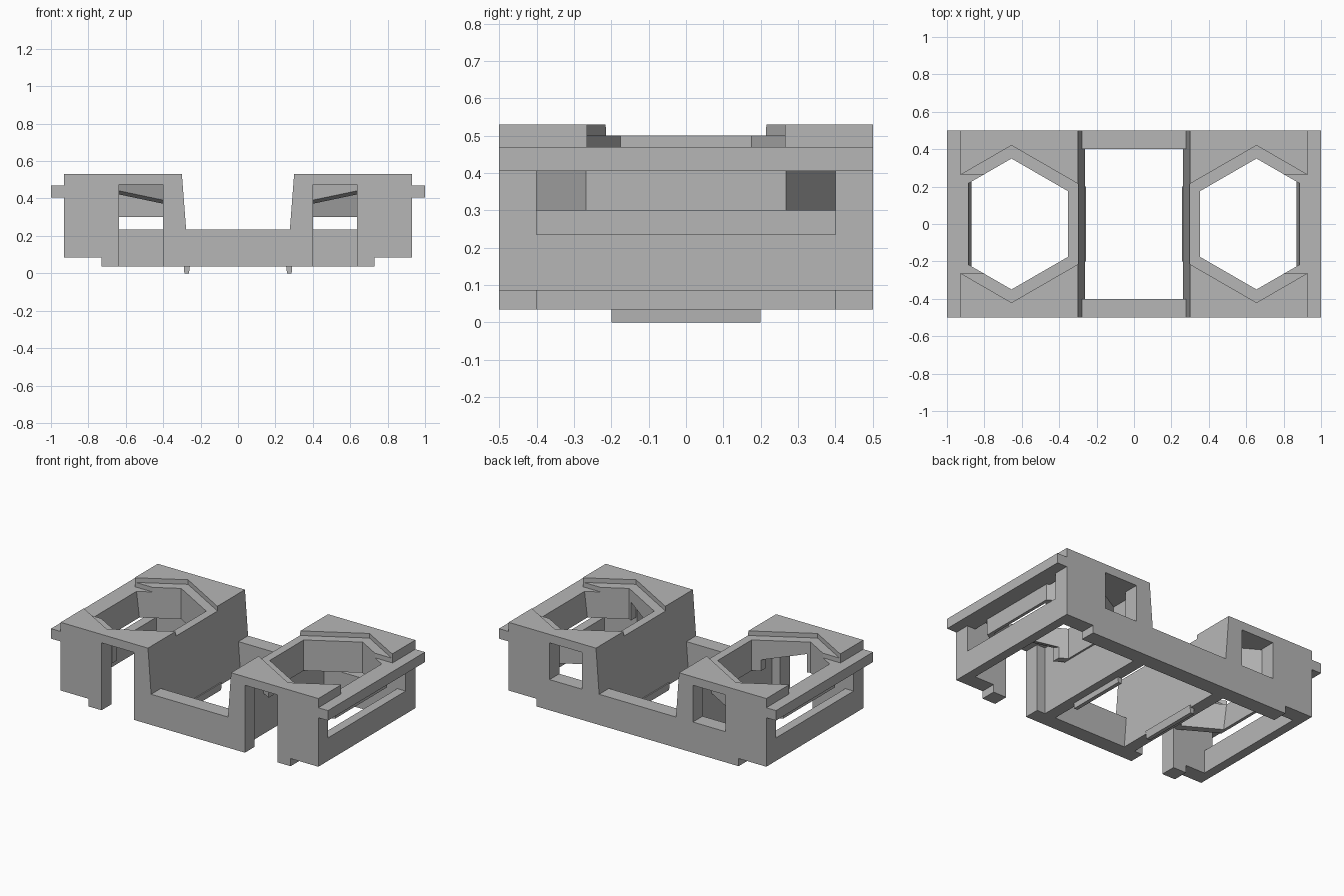
import bpy
import bmesh
import math
from mathutils import Vector

if "Cube" in bpy.data.objects:
    bpy.data.objects.remove(bpy.data.objects["Cube"])

grey = bpy.data.materials.new("plain_grey")
grey.use_nodes = True
GREY = (0.47, 0.47, 0.47, 1)
grey.diffuse_color = GREY
grey.node_tree.nodes["Principled BSDF"].inputs["Base Color"].default_value = GREY

HEX_X = 0.655  # centre of the hexagonal socket


def prism(name, points, axis, lo, hi, clip=None):
    """Extrude a 2D outline along an axis, optionally trimmed by a plane."""
    def place(p, d):
        return {"x": (d, p[0], p[1]), "y": (p[0], d, p[1]), "z": (p[0], p[1], d)}[axis]
    bm = bmesh.new()
    a = [bm.verts.new(place(p, lo)) for p in points]
    b = [bm.verts.new(place(p, hi)) for p in points]
    bm.faces.new(a)
    bm.faces.new(b)
    for i in range(len(points)):
        j = (i + 1) % len(points)
        bm.faces.new((a[i], a[j], b[j], b[i]))
    if clip:
        co, normal = clip
        bmesh.ops.bisect_plane(bm, geom=bm.verts[:] + bm.edges[:] + bm.faces[:],
                               plane_co=co, plane_no=normal, clear_outer=True)
        bmesh.ops.holes_fill(bm, edges=[e for e in bm.edges if e.is_boundary])
    bmesh.ops.recalc_face_normals(bm, faces=bm.faces[:])
    mesh = bpy.data.meshes.new(name)
    bm.to_mesh(mesh)
    bm.free()
    mesh.materials.append(grey)
    obj = bpy.data.objects.new(name, mesh)
    bpy.context.collection.objects.link(obj)
    return obj


def box(name, x, y, z):
    return prism(name, [(x[0], y[0]), (x[1], y[0]), (x[1], y[1]), (x[0], y[1])], "z", *z)


def hexagon(name, radius, lo, hi, clip=None):
    pts = [(HEX_X + radius * math.sin(i * math.pi / 3), radius * math.cos(i * math.pi / 3))
           for i in range(6)]
    return prism(name, pts, "z", lo, hi, clip)


def combine(target, tool, operation):
    """Apply a boolean and discard the tool."""
    mod = target.modifiers.new("shape", "BOOLEAN")
    mod.operation = operation
    mod.solver = "EXACT"
    mod.object = tool
    bpy.context.view_layer.objects.active = target
    bpy.ops.object.modifier_apply(modifier=mod.name)
    bpy.data.objects.remove(tool)


# Housing block with a sloped inner side and a stepped foot
body = prism("socket_frame", [(0.262, 0.035), (0.73, 0.035), (0.73, 0.085), (0.93, 0.085),
                              (0.93, 0.53), (0.3, 0.53)], "y", -0.5, 0.5)

# Hollow interior, front cable slot, back window and side window
for cutter in (box("cavity", (0.34, 0.87), (-0.4, 0.4), (-0.1, 0.475)),
               box("front_slot", (0.4, 0.635), (-0.6, -0.39), (-0.1, 0.475)),
               box("back_window", (0.4, 0.635), (0.39, 0.6), (0.235, 0.475)),
               box("side_window", (0.86, 1), (-0.4, 0.4), (0.235, 0.405))):
    combine(body, cutter, "DIFFERENCE")

# Hexagonal tube hanging under the top plate
combine(body, hexagon("tube", 0.403, 0.3, 0.49, (Vector((0.89, 0, 0)), Vector((1, 0, 0)))), "UNION")

# Socket hole, top recess, outer notch and sloped cable cut
slope = (Vector((0.885, 0, 0.47)), Vector((0.17, 0, -0.015)).normalized())
for cutter in (hexagon("socket_hole", 0.35, 0.2, 0.7, slope),
               hexagon("top_recess", 0.42, 0.5, 0.7),
               box("outer_notch", (0.7, 1.1), (-0.265, 0.265), (0.47, 0.7)),
               prism("cable_cut", [(-0.45, 0.2), (0, 0.2), (0, 0.298), (-0.45, 0.462)],
                     "x", 0.4, 0.635)):
    combine(body, cutter, "DIFFERENCE")

# Outer rail, locating tab and halves of the front and back bridges
for part in (box("rail", (0.92, 1), (-0.5, 0.5), (0.405, 0.47)),
             prism("tab", [(0.262, 0), (0.287, 0), (0.29, 0.05), (0.256, 0.05)], "y", -0.2, 0.2),
             box("front_bridge", (0, 0.3), (-0.5, -0.4), (0.035, 0.235)),
             box("back_bridge", (0, 0.3), (0.4, 0.5), (0.035, 0.235))):
    combine(body, part, "UNION")

# Open the bridges at the middle so the mirrored halves join
bm = bmesh.new()
bm.from_mesh(body.data)
middle = [f for f in bm.faces if all(abs(v.co.x) < 0.001 for v in f.verts)]
bmesh.ops.delete(bm, geom=middle, context="FACES")
bm.to_mesh(body.data)
bm.free()

mirror = body.modifiers.new("mirror", "MIRROR")
mirror.use_axis[0] = True
mirror.use_clip = True
